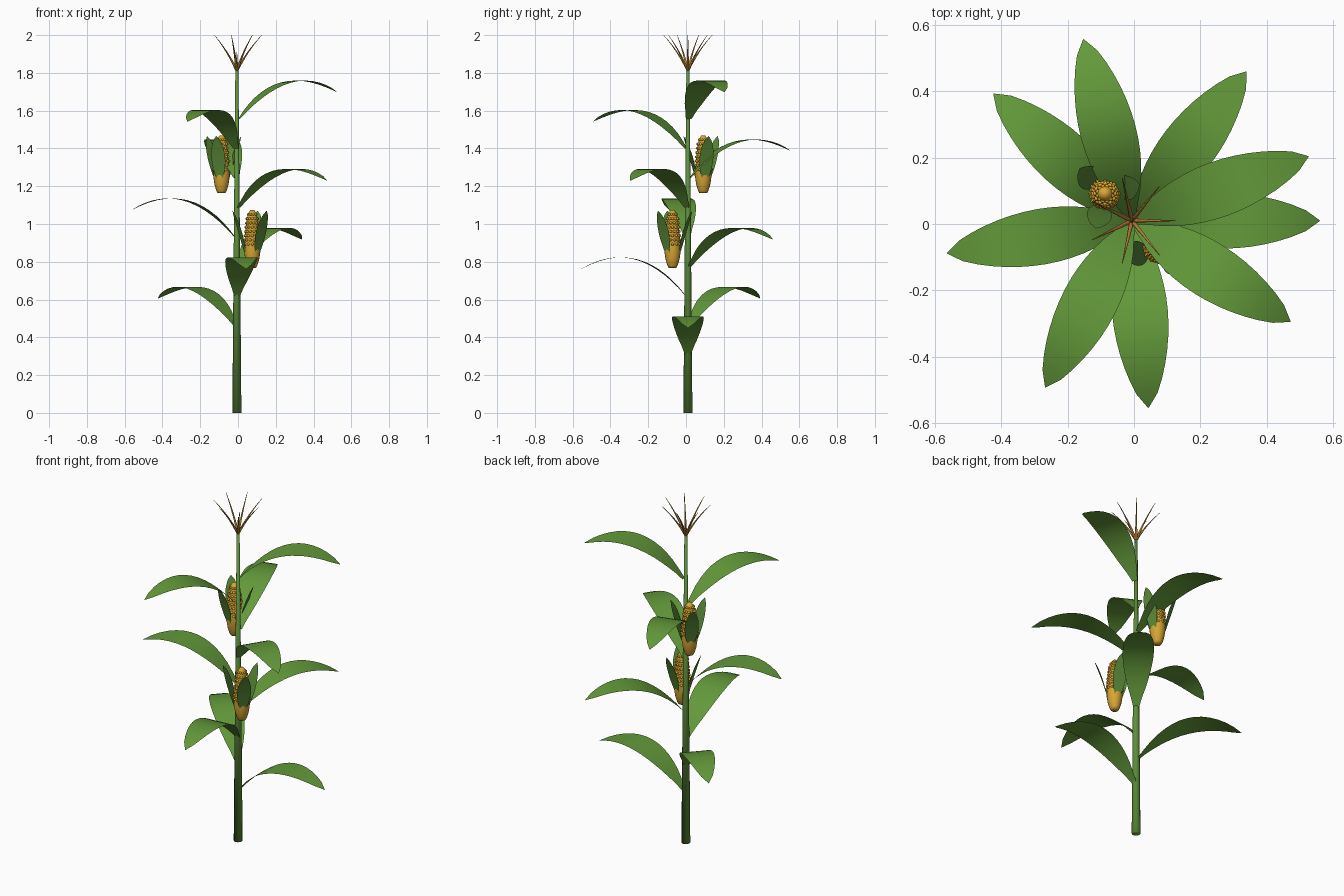
import bpy, bmesh, math
from mathutils import Vector, Matrix

if "Cube" in bpy.data.objects:
    bpy.data.objects.remove(bpy.data.objects["Cube"])

CX, CY = -0.006, 0.01          # stalk axis
GOLDEN = math.radians(137.5)


def mat(name, rgb):
    m = bpy.data.materials.new(name)
    m.diffuse_color = (*rgb, 1)
    m.use_nodes = True
    m.node_tree.nodes["Principled BSDF"].inputs["Base Color"].default_value = m.diffuse_color
    return m


LEAF = mat("leaf green", (0.125, 0.32, 0.042))
STALK = mat("stalk green", (0.115, 0.28, 0.045))
HUSK = mat("husk green", (0.10, 0.25, 0.038))
COB = mat("cob gold", (0.68, 0.38, 0.035))
KERNEL = mat("kernel yellow", (0.72, 0.40, 0.03))
TASSEL = mat("tassel brown", (0.46, 0.22, 0.035))


def finish(bm, name, material, smooth=True):
    me = bpy.data.meshes.new(name)
    bm.to_mesh(me)
    bm.free()
    me.materials.append(material)
    for p in me.polygons:
        p.use_smooth = smooth
    ob = bpy.data.objects.new(name, me)
    bpy.context.collection.objects.link(ob)
    return ob


def bezier(p0, p1, p2, t):
    return [(1 - t) ** 2 * a + 2 * t * (1 - t) * b + t * t * c
            for a, b, c in zip(p0, p1, p2)]


def loft(bm, rings):
    """Join rings of equal length into a closed tube with caps."""
    loops = [[bm.verts.new(v) for v in r] for r in rings]
    n = len(loops[0])
    for a, b in zip(loops, loops[1:]):
        for i in range(n):
            j = (i + 1) % n
            bm.faces.new((a[i], a[j], b[j], b[i]))
    bm.faces.new(loops[0][::-1])
    bm.faces.new(loops[-1])


def circle(c, r, n):
    return [(c[0] + r * math.cos(2 * math.pi * i / n),
             c[1] + r * math.sin(2 * math.pi * i / n), c[2]) for i in range(n)]


def blade(name, origin, angle, p0, p1, p2, half, material, n=14):
    """Flat arching blade along a (radius, height) curve."""
    bm = bmesh.new()
    d = Vector((math.cos(angle), math.sin(angle), 0))
    s = Vector((-d.y, d.x, 0))
    rows = []
    for k in range(n + 1):
        t = k / n
        r, z = bezier(p0, p1, p2, t)
        w = half * max(math.sin(math.pi * min(max(t, 0.025), 1)), 0.0) ** 0.65
        w = max(w, 0.001)
        c = Vector(origin) + d * r + Vector((0, 0, z))
        rows.append([bm.verts.new(c + s * w * u) for u in (-1, 0, 1)])
    for a, b in zip(rows, rows[1:]):
        for i in (0, 1):
            bm.faces.new((a[i], b[i], b[i + 1], a[i + 1]))
    return finish(bm, name, material)


# Tapered stalk
bm = bmesh.new()
loft(bm, [circle((CX, CY, z), r, 12) for z, r in ((0, 0.024), (0.9, 0.0165), (1.82, 0.008))])
stalk = finish(bm, "stalk", STALK)

# Nine arching leaves in a golden-angle spiral
for i in range(9):
    blade(f"leaf_{i + 1}", (CX, CY, 0.308 + 0.156 * i), GOLDEN * i,
          (0.012, 0.0), (0.265, 0.315), (0.566, 0.142), 0.084, LEAF)

# Cob profile: (height, radius)
PROFILE = ((0, 0.020), (0.012, 0.027), (0.045, 0.037), (0.085, 0.043), (0.13, 0.042),
           (0.20, 0.036), (0.26, 0.029), (0.29, 0.021), (0.306, 0.010))


def cob_radius(z):
    for (z0, r0), (z1, r1) in zip(PROFILE, PROFILE[1:]):
        if z <= z1:
            return r0 + (r1 - r0) * (z - z0) / (z1 - z0)
    return PROFILE[-1][1]


# Two ears: smooth cob, kernel bumps on the upper part, three husk blades
for e, (ang, z0) in enumerate(((-45, 0.768), (135, 1.163)), 1):
    a = math.radians(ang)
    o = Vector((CX + 0.115 * math.cos(a), CY + 0.115 * math.sin(a), z0))
    bm = bmesh.new()
    loft(bm, [circle((o.x, o.y, o.z + z), r, 16) for z, r in PROFILE])
    finish(bm, f"cob_{e}", COB)

    bm = bmesh.new()
    for row in range(8):
        z = 0.125 + row * 0.0225
        r = cob_radius(z)
        for k in range(12):
            b = 2 * math.pi * (k + 0.5 * (row % 2)) / 12
            pos = o + Vector((r * math.cos(b), r * math.sin(b), z))
            bmesh.ops.create_icosphere(bm, subdivisions=1, radius=0.0085 if r > 0.025 else 0.007,
                                       matrix=Matrix.Translation(pos))
    finish(bm, f"kernels_{e}", KERNEL)

    for h in range(3):
        blade(f"husk_{e}_{h + 1}", o, a + h * 2 * math.pi / 3,
              (0.032, 0.05), (0.062, 0.20), (0.108, 0.302), 0.038, HUSK, 10)

# Tassel: seven curved spikes and a short centre spike
bm = bmesh.new()
for i in range(8):
    b = 2 * math.pi * i / 7
    reach, top = (0.132, 0.19) if i < 7 else (0.0, 0.10)
    rings = []
    for k in range(7):
        t = k / 6
        r, z = bezier((0, 0), (reach * 0.4, top * 0.55), (reach, top), t)
        c = (CX + r * math.cos(b), CY + r * math.sin(b), 1.81 + z)
        rings.append(circle(c, 0.0065 * (1 - t) + 0.0012, 6))
    loft(bm, rings)
finish(bm, "tassel", TASSEL)
